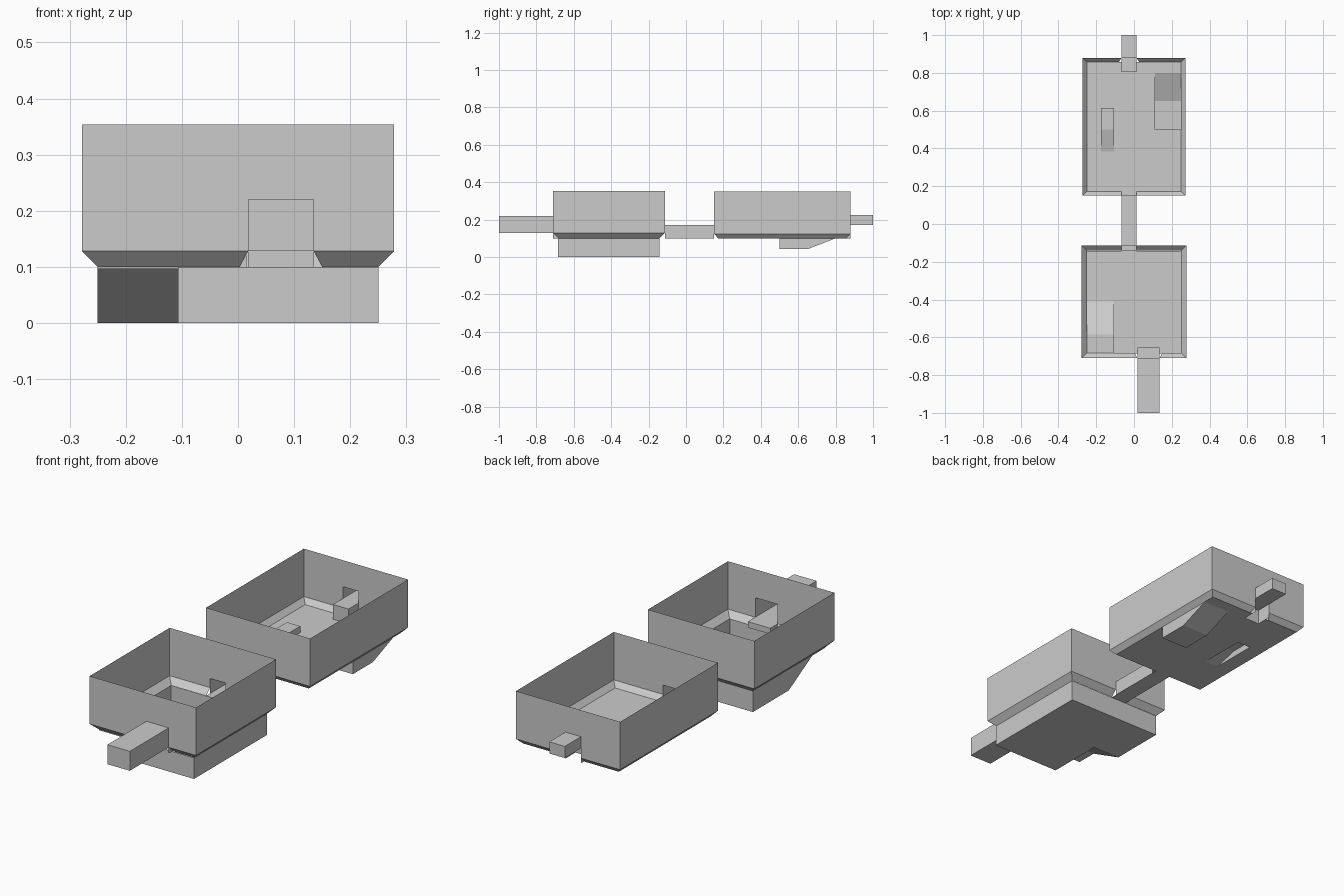
import bpy, bmesh

if "Cube" in bpy.data.objects:
    bpy.data.objects.remove(bpy.data.objects["Cube"])


def finish(name, faces):
    """Make one object from a list of faces given as point lists."""
    bm = bmesh.new()
    for pts in faces:
        bm.faces.new([bm.verts.new(p) for p in pts])
    bmesh.ops.remove_doubles(bm, verts=bm.verts, dist=0.0005)
    bmesh.ops.recalc_face_normals(bm, faces=bm.faces)
    me = bpy.data.meshes.new(name)
    bm.to_mesh(me)
    bm.free()
    bpy.context.collection.objects.link(bpy.data.objects.new(name, me))


def grid(us, vs, point, skip=lambda u, v: False):
    """Flat panel cut into cells; cells whose centre is in skip stay open."""
    us, vs = sorted(set(us)), sorted(set(vs))
    return [[point(a, c), point(b, c), point(b, d), point(a, d)]
            for a, b in zip(us, us[1:]) for c, d in zip(vs, vs[1:])
            if not skip((a + b) / 2, (c + d) / 2)]


def sweep(profile, x0, x1, sides=True):
    """Sweep a (y, z) profile along x, with optional flat side faces."""
    faces = [[(x0, *p), (x1, *p), (x1, *q), (x0, *q)]
             for p, q in zip(profile, profile[1:])]
    if sides:
        faces += [[(x, *p) for p in profile] for x in (x0, x1)]
    return faces


def basin(hx, y0, y1, inset, z_top, z_mid, z_low, front, back):
    """Open walls and sloped skirt; front/back = (x0, x1, opening top, wing)."""
    faces = []
    for y, yl, (a, b, h, w) in ((y0, y0 + inset, front), (y1, y1 - inset, back)):
        faces += grid([-hx, a, b, hx], [z_mid, h, z_top],
                      lambda u, v, y=y: (u, y, v),
                      lambda u, v, a=a, b=b, h=h: a < u < b and v < h)
        lx = hx - inset
        for u0, u1, l0, l1 in ((-hx, a, -lx, a - w), (b, hx, b + w, lx)):
            faces.append([(u0, y, z_mid), (u1, y, z_mid), (l1, yl, z_low), (l0, yl, z_low)])
    for s in (-1, 1):
        x, xl = s * hx, s * (hx - inset)
        faces.append([(x, y0, z_mid), (x, y1, z_mid), (x, y1, z_top), (x, y0, z_top)])
        faces.append([(x, y0, z_mid), (x, y1, z_mid), (xl, y1 - inset, z_low), (xl, y0 + inset, z_low)])
    return faces


def pipe(x0, x1, y0, y1, z0, z1, cap=None):
    """Square duct along y, with an optional end cap."""
    faces = sweep([(y0, z0), (y1, z0)], x0, x1, False)
    faces += sweep([(y0, z1), (y1, z1)], x0, x1, False)
    faces += [[(x, y0, z0), (x, y1, z0), (x, y1, z1), (x, y0, z1)] for x in (x0, x1)]
    if cap is not None:
        faces.append([(x0, cap, z0), (x1, cap, z0), (x1, cap, z1), (x0, cap, z1)])
    return faces


LOW = 0.10
MA, MB = -0.067, 0.014      # middle duct and rear spout width
SA, SB = 0.018, 0.135       # front spout width

# front basin
finish("front_basin", basin(0.278, -0.71, -0.113, 0.028, 0.354, 0.128, LOW,
                            (SA, SB, 0.22, 0.015), (MA, MB, 0.172, 0.0)))

# deep tub below the front basin, with the stepped ramp in one corner
yf, yb, rx, ry = -0.685, -0.142, -0.107, -0.41
tub = grid([-0.25, rx, 0.25], [yf, ry, yb], lambda u, v: (u, v, 0),
           lambda u, v: u < rx and v < ry)
tub += [
    [(rx, yf, 0), (0.25, yf, 0), (0.25, yf, LOW), (rx, yf, LOW)],
    [(-0.25, yb, 0), (0.25, yb, 0), (0.25, yb, LOW), (-0.25, yb, LOW)],
    [(0.25, yf, 0), (0.25, yb, 0), (0.25, yb, LOW), (0.25, yf, LOW)],
    [(-0.25, yb, LOW), (-0.25, yb, 0), (-0.25, ry, 0), (-0.25, -0.585, 0.097), (-0.25, -0.585, LOW)],
]
ramp = [(ry, 0), (-0.585, 0.097), (yf, 0.097)]
tub += sweep(ramp, -0.25, rx, False)
tub.append([(rx, *p) for p in ramp + [(yf, 0)]])
finish("front_tub", tub)

# back basin with its floor, notched under the rear spout
finish("back_basin", basin(0.272, 0.15, 0.88, 0.022, 0.35, 0.124, LOW,
                           (MA, MB, 0.168, 0.0), (MA, MB, 0.225, 0.012)))
holes = ((0.11, 0.25, 0.5, 0.8), (-0.175, -0.105, 0.385, 0.615), (MA, MB, 0.805, 0.858))
finish("back_floor", grid([-0.25, 0.25] + [x for h in holes for x in h[:2]],
                          [0.172, 0.858] + [y for h in holes for y in h[2:]],
                          lambda u, v: (u, v, LOW),
                          lambda u, v: any(h[0] < u < h[1] and h[2] < v < h[3] for h in holes)))

# sunken and raised steps in the back floor
finish("floor_recess", sweep([(0.5, LOW), (0.5, 0.042), (0.65, 0.042), (0.8, LOW)], 0.11, 0.25))
finish("floor_bump", sweep([(0.385, LOW), (0.5, 0.13), (0.615, 0.13), (0.615, LOW)], -0.175, -0.105))

# ducts and the shelves where the spouts enter
finish("front_spout", pipe(SA, SB, -1.0, -0.71, 0.128, 0.22, -1.0))
finish("rear_spout", pipe(MA, MB, 0.88, 1.0, 0.17, 0.225, 1.0))
finish("middle_duct", pipe(MA, MB, -0.113, 0.15, LOW, 0.17)
       + sweep([(-0.142, LOW), (-0.113, LOW)], MA, MB, False)
       + sweep([(0.15, LOW), (0.172, LOW)], MA, MB, False))


def shelf(name, x0, x1, wall, end, z):
    finish(name, sweep([(wall, z), (end, z), (end, LOW)], x0, x1, False)
           + [[(x, wall, z), (x, end, z), (x, end, LOW), (x, wall, LOW)] for x in (x0, x1)])


shelf("front_shelf", SA, SB, -0.71, -0.655, 0.128)
shelf("rear_shelf", MA, MB, 0.88, 0.805, 0.17)
